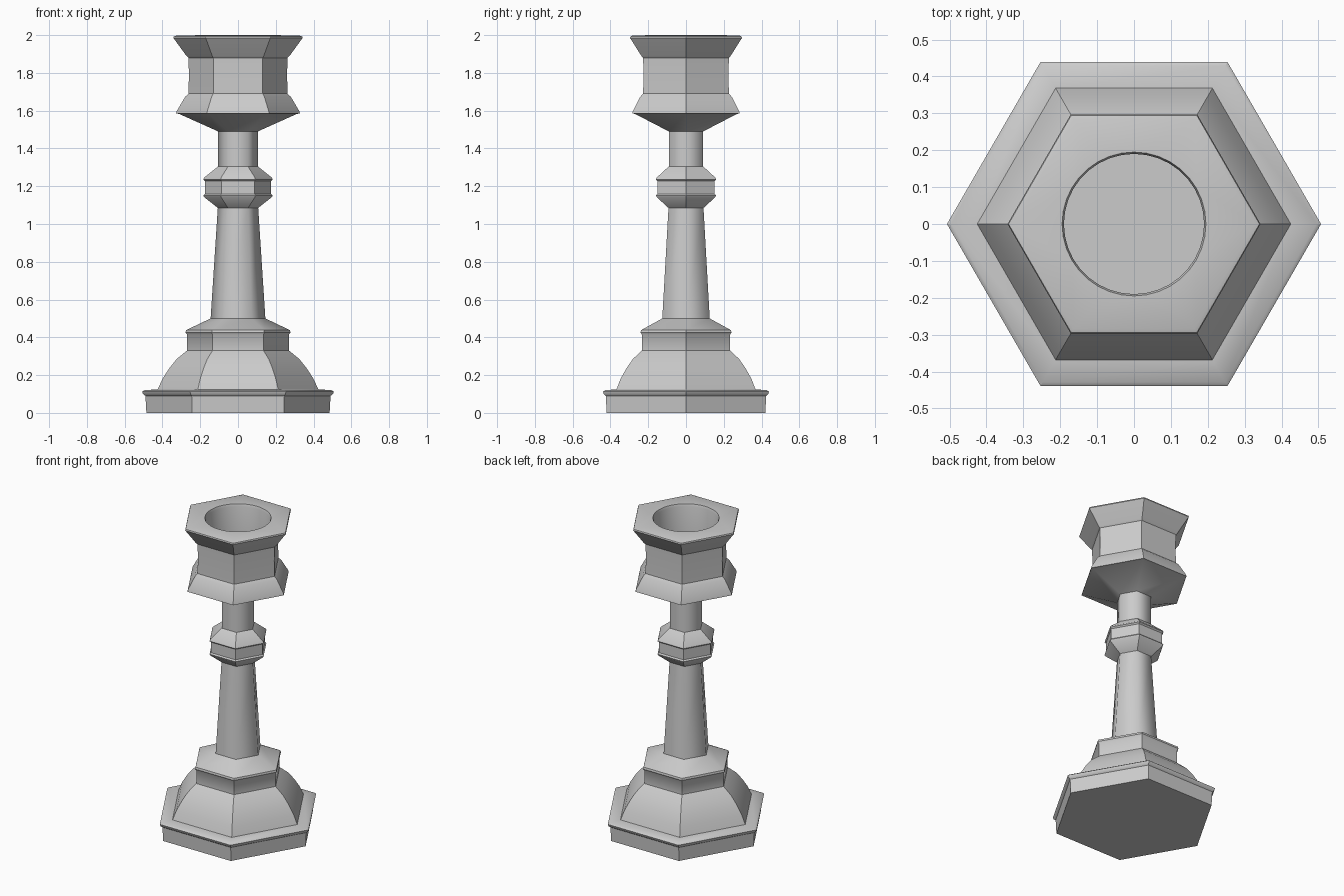
import bpy, bmesh
from math import cos, sin, tau, radians

if "Cube" in bpy.data.objects:
    bpy.data.objects.remove(bpy.data.objects["Cube"])


def ring(bm, r, z, n=6):
    return [bm.verts.new((r * cos(tau * i / n), r * sin(tau * i / n), z)) for i in range(n)]


def skin(bm, a, b, flip=False):
    n = len(a)
    for i in range(n):
        j = (i + 1) % n
        f = (a[i], a[j], b[j], b[i])
        bm.faces.new(f[::-1] if flip else f)


def loft(bm, profile):
    """Hexagonal shell through (radius, height) points, corners on the x axis."""
    rings = [ring(bm, r, z) for r, z in profile]
    for a, b in zip(rings, rings[1:]):
        skin(bm, a, b)
    return rings


def finish(bm, name, angle):
    me = bpy.data.meshes.new(name)
    bm.to_mesh(me)
    bm.free()
    ob = bpy.data.objects.new(name, me)
    bpy.context.collection.objects.link(ob)
    bpy.ops.object.select_all(action='DESELECT')
    ob.select_set(True)
    bpy.context.view_layer.objects.active = ob
    bpy.ops.object.shade_smooth_by_angle(angle=radians(angle))
    return ob


# Foot: rim band, rounded dome and collar
bm = bmesh.new()
foot = loft(bm, [(.485, 0), (.49, .09), (.503, .10), (.507, .112), (.495, .12),
                 (.425, .125), (.40, .18), (.365, .235), (.325, .285), (.27, .33),
                 (.27, .415), (.278, .425), (.275, .438), (.145, .50)])
bm.faces.new(foot[0][::-1])
finish(bm, "foot", 35)

# Tapered shaft
bm = bmesh.new()
loft(bm, [(.145, .50), (.107, 1.085)])
finish(bm, "shaft", 65)

# Knop with two raised edges
bm = bmesh.new()
loft(bm, [(.107, 1.085), (.18, 1.143), (.184, 1.152), (.175, 1.16),
          (.175, 1.228), (.184, 1.236), (.18, 1.245), (.105, 1.305)])
finish(bm, "knop", 35)

# Neck
bm = bmesh.new()
loft(bm, [(.105, 1.305), (.105, 1.49)])
finish(bm, "neck", 65)

# Candle cup: flared hexagonal outside with a round socket
bm = bmesh.new()
cup = loft(bm, [(.105, 1.49), (.312, 1.583), (.328, 1.585), (.325, 1.597), (.28, 1.673),
                (.262, 1.69), (.26, 1.79), (.262, 1.88), (.273, 1.89), (.337, 1.978),
                (.343, 1.985), (.34, 1.993), (.328, 1.997)])
outer, seg = cup[-1], 6
hole = ring(bm, .195, 2.0, 6 * seg)
for k in range(6):
    for j in range(-seg // 2, seg // 2):
        c = seg * k + j
        bm.faces.new((outer[k], hole[(c + 1) % len(hole)], hole[c % len(hole)]))
    bm.faces.new((outer[k], outer[(k + 1) % 6], hole[seg * k + seg // 2]))
wall = ring(bm, .19, 1.985, 6 * seg)
floor = ring(bm, .19, 1.70, 6 * seg)
skin(bm, hole, wall)
skin(bm, wall, floor)
bm.faces.new(floor)
finish(bm, "candle_cup", 35)
